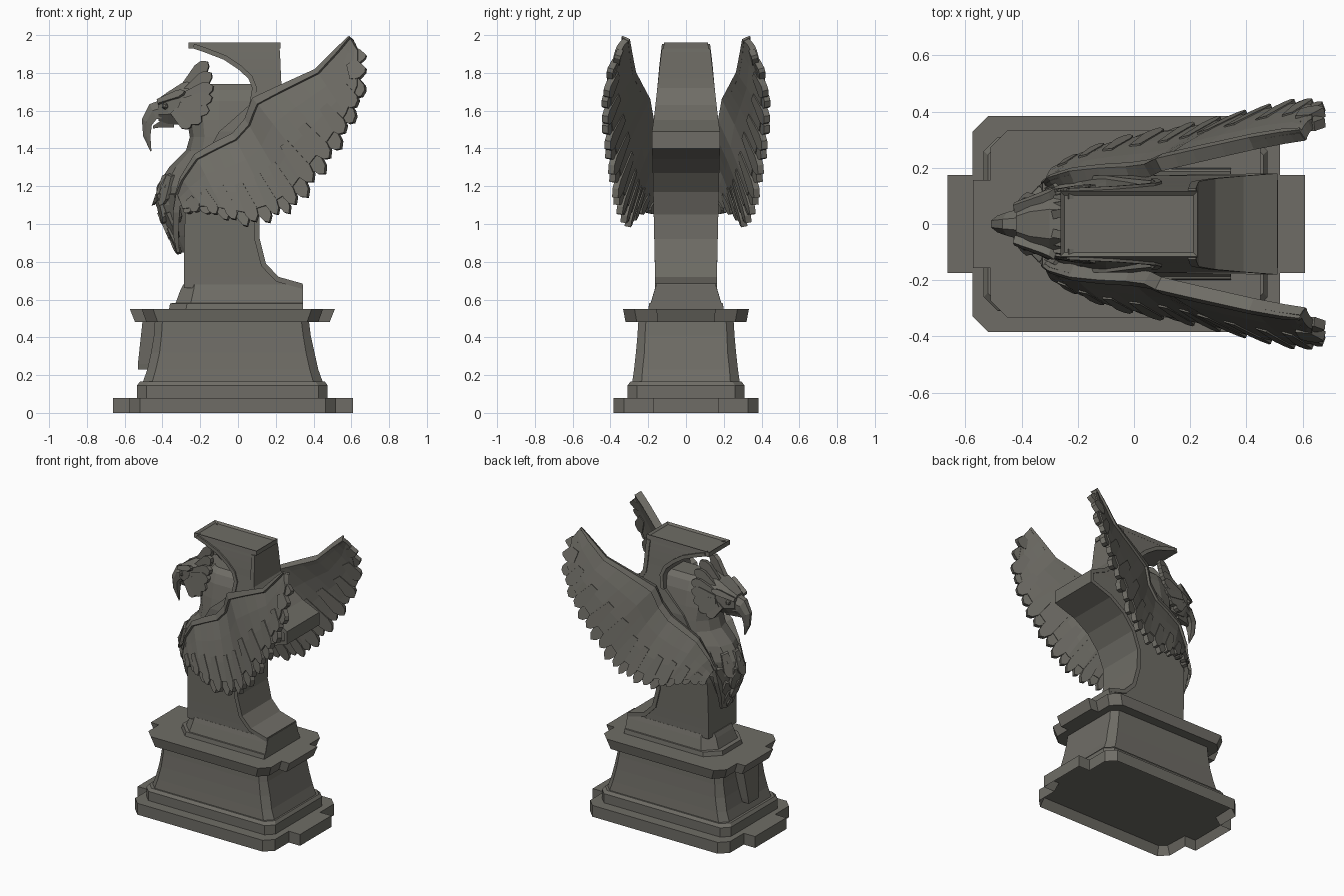
import bpy, bmesh, math
from mathutils import Vector as V

if "Cube" in bpy.data.objects:
    bpy.data.objects.remove(bpy.data.objects["Cube"])

stone = bpy.data.materials.new("weathered stone grey")
stone.diffuse_color = (0.158, 0.152, 0.132, 1)
stone.use_nodes = True
stone.node_tree.nodes["Principled BSDF"].inputs["Base Color"].default_value = stone.diffuse_color


def finish(bm, name, mirror=False, solid=0):
    if not solid:
        bmesh.ops.recalc_face_normals(bm, faces=bm.faces)
    me = bpy.data.meshes.new(name)
    bm.to_mesh(me)
    bm.free()
    me.materials.append(stone)
    ob = bpy.data.objects.new(name, me)
    bpy.context.collection.objects.link(ob)
    if solid:
        m = ob.modifiers.new("thickness", 'SOLIDIFY')
        m.thickness, m.offset = solid, 0
    if mirror:
        m = ob.modifiers.new("mirror", 'MIRROR')
        m.use_axis = (False, True, False)
        m.use_mirror_merge = False
    return ob


def add_loft(bm, rings):
    """Skin a list of closed rings; returns (bottom cap, top cap)."""
    vs = [[bm.verts.new(p) for p in r] for r in rings]
    n = len(vs[0])
    for a, b in zip(vs, vs[1:]):
        for i in range(n):
            j = (i + 1) % n
            bm.faces.new((a[i], a[j], b[j], b[i]))
    return bm.faces.new(vs[0][::-1]), bm.faces.new(vs[-1])


def loft(name, rings, mirror=False, recess=None):
    bm = bmesh.new()
    caps = add_loft(bm, rings)
    bmesh.ops.recalc_face_normals(bm, faces=bm.faces)
    if recess:
        cap, width, depth = recess
        bmesh.ops.inset_region(bm, faces=[caps[cap]], thickness=width, depth=-depth)
    return finish(bm, name, mirror)


def octo(x0, x1, y, z, c, c1=None):
    """Rectangle with cut corners; c at the -x end, c1 at the +x end."""
    c1 = c if c1 is None else c1
    return [V(p + (z,)) for p in ((x0, -y + c), (x0 + c, -y), (x1 - c1, -y), (x1, -y + c1),
                                  (x1, y - c1), (x1 - c1, y), (x0 + c, y), (x0, y - c))]


def tabbed(x0, x1, y, z, c, t, ty):
    """Cut-corner rectangle with a tab of length t on both ends."""
    o = octo(x0, x1, y, z, c)
    end = lambda x, s: [V((x, -s * ty, z)), V((x + s * t, -s * ty, z)),
                        V((x + s * t, s * ty, z)), V((x, s * ty, z))]
    return o[:4] + end(x1, 1) + o[4:] + end(x0, -1)


def add_blade(bm, base, tip, normal, width, thick):
    """One pointed feather."""
    d = tip - base
    n = normal.normalized() * thick / 2
    s = d.cross(normal).normalized() * width / 2
    prof = [base - s * .6, base + d * .75 - s, base + d * .93 - s * .6, tip,
            base + d * .88 + s * .75, base + d * .7 + s, base + s * .6]
    add_loft(bm, [[p - n for p in prof], [p + n for p in prof]])


def lerp_list(lst, u):
    f = min(max(u, 0), 1) * (len(lst) - 1)
    i = min(int(f), len(lst) - 2)
    return lst[i].lerp(lst[i + 1], f - i)


# ---- pedestal
loft("plinth", [tabbed(-.575, .52, .385, z, .057, .088, .175) for z in (0, .08)], recess=(0, .03, .06))
loft("plinth_step", [octo(-.535, .475, .31, .08, .05), octo(-.535, .475, .31, .145, .05),
                     octo(-.52, .46, .295, .165, .05)])
loft("pedestal_body", [octo(-.505, .45, .285, .16, .05), octo(-.48, .425, .275, .23, .045),
                       octo(-.46, .405, .265, .32, .045), octo(-.445, .385, .257, .41, .04),
                       octo(-.44, .375, .252, .49, .04)])
loft("pedestal_cap", [tabbed(-.485, .425, .32, .48, .06, .06, .15),
                      tabbed(-.51, .45, .333, .55, .06, .063, .157)])
loft("keystone", [[V((x0, -y, z)), V((x1, -y, z)), V((x1, y, z)), V((x0, y, z))]
                  for z, x0, x1, y in ((.23, -.53, -.47, .055), (.26, -.53, -.45, .06), (.49, -.505, -.43, .085))])

# ---- column: z, left x, right x, half width
loft("column_foot", [octo(-.365, .345, .2, .55, .09, .001), octo(-.36, .345, .195, .58, .09, .001),
                     octo(-.33, .345, .187, .582, .08, .001), octo(-.305, .345, .167, .65, .07, .001),
                     octo(-.29, .345, .157, .68, .06, .001)])
rows = [(.66, -.285, .345, .156), (.685, -.285, .34, .156), (.72, -.285, .215, .156), (.79, -.285, .148, .157),
        (.92, -.285, .115, .16), (1.05, -.28, .115, .163), (1.17, -.25, .16, .166), (1.27, -.2, .24, .168),
        (1.345, -.15, .35, .17), (1.40, -.15, .51, .172), (1.49, -.1, .51, .172), (1.55, -.03, .39, .163),
        (1.63, .06, .29, .154), (1.72, .075, .232, .144), (1.77, .055, .228, .138), (1.82, 0, .226, .133),
        (1.87, -.075, .224, .127), (1.91, -.18, .222, .122), (1.93, -.24, .22, .119)]
loft("column", [[V((a, -h, z)), V((b, -h, z)), V((b, h, z)), V((a, h, z))] for z, a, b, h in rows])
loft("column_top", [[V((-.262, -h, z)), V((.226, -h, z)), V((.226, h, z)), V((-.262, h, z))]
                    for z, h in ((1.928, .12), (1.96, .116))], recess=(1, .02, .012))


def trim(name, pts, width):
    """Raised band following a column edge: pts are (x, z, half width)."""
    rings = []
    for i, (x, z, h) in enumerate(pts):
        a, b = pts[max(i - 1, 0)], pts[min(i + 1, len(pts) - 1)]
        d = V((b[0] - a[0], b[1] - a[1])).normalized() * width
        xi, zi = x - d.y, z + d.x
        rings.append([V((x, h - .03, z)), V((xi, h - .03, zi)), V((xi, h + .008, zi)), V((x, h + .008, z))])
    loft(name, rings, mirror=True)


trim("back_edge_trim", [(b, z, h) for z, a, b, h in rows], .028)
trim("front_edge_trim", [(a, z, h) for z, a, b, h in rows[12:]], -.025)

# ---- bird torso: z, front x, half width
torso = [(.85, -.305, .03), (.94, -.355, .09), (1.02, -.40, .125), (1.1, -.435, .155), (1.2, -.43, .172),
         (1.3, -.365, .175), (1.39, -.275, .172), (1.46, -.255, .165), (1.55, -.27, .15), (1.65, -.24, .13),
         (1.71, -.2, .105), (1.74, -.16, .07)]
rings = []
for z, f, h in torso:
    cx = -.1
    arc = [V((cx + (f - cx) * math.cos(t), h * math.sin(t), z))
           for t in (math.radians(k) for k in range(-90, 91, 30))]
    rings.append([V((.08, -h, z))] + arc + [V((.08, h, z))])
loft("bird_torso", rings)

# breast feathers lying on the chest
bm = bmesh.new()
for row, (z0, z1) in enumerate(((1.26, 1.1), (1.16, 1.0), (1.06, .92), (.98, .84))):
    n = 5 - row
    for k in range(n):
        a = math.radians((k - (n - 1) / 2) * 28)
        pts = []
        for z in (z0, z1):
            i = max(j for j in range(len(torso)) if torso[j][0] <= z) if z >= .85 else 0
            p, q = torso[i], torso[i + 1]
            t = max(0, (z - p[0]) / (q[0] - p[0]))
            f, h = p[1] + (q[1] - p[1]) * t, p[2] + (q[2] - p[2]) * t
            pts.append(V((-.1 + (f + .1) * math.cos(a), h * math.sin(a), z)))
        add_blade(bm, pts[0], pts[1] + V((-.012, 0, 0)), V((-math.cos(a), math.sin(a), -.3)), .08, .022)
finish(bm, "breast_feathers")

# ---- head: x, low z, high z, half width
rings = []
for x, lo, hi, w in ((-.13, 1.6, 1.72, .07), (-.21, 1.55, 1.765, .1), (-.3, 1.525, 1.745, .105),
                     (-.37, 1.53, 1.70, .088), (-.42, 1.545, 1.665, .055)):
    m, r = (lo + hi) / 2, (hi - lo) / 2
    rings.append([V((x, w * c, m + r * s)) for c, s in ((1, -.4), (1, .4), (.5, 1), (-.5, 1),
                                                        (-1, .4), (-1, -.4), (-.5, -1), (.5, -1))])
loft("head", rings)

# hooked beak: centre x, z, half height, half width, turn
rings = []
for x, z, r, w, deg in ((-.39, 1.60, .062, .058, 5), (-.445, 1.585, .055, .042, 25), (-.476, 1.535, .038, .03, 60),
                        (-.478, 1.465, .024, .018, 95), (-.46, 1.385, .003, .003, 110)):
    t = math.radians(deg)
    up = V((-math.sin(t), 0, math.cos(t)))
    rings.append([V((x, 0, z)) + up * r * s + V((0, w * c, 0))
                  for c, s in ((1, -.6), (1, .3), (.4, 1), (-.4, 1), (-1, .3), (-1, -.6))])
loft("beak", rings)
loft("lower_beak", [[V((x, w, z)), V((x, -w, z)), V((x, -w * .6, z - h)), V((x, w * .6, z - h))]
                    for x, z, w, h in ((-.34, 1.56, .06, .05), (-.42, 1.54, .03, .03), (-.45, 1.52, .008, .015))])

# brow, eye and swept-back head feathers
bm = bmesh.new()
add_blade(bm, V((-.425, .058, 1.645)), V((-.28, .112, 1.70)), V((-.25, 1, .4)), .04, .03)
finish(bm, "brow", mirror=True)
bm = bmesh.new()
bmesh.ops.create_icosphere(bm, subdivisions=1, radius=.02)
bmesh.ops.translate(bm, verts=bm.verts, vec=(-.385, .078, 1.625))
finish(bm, "eye", mirror=True)
bm = bmesh.new()
for bx, bz, tx, tz, y in ((-.29, 1.71, -.16, 1.86, .045), (-.28, 1.69, -.14, 1.8, .075), (-.29, 1.67, -.13, 1.73, .1),
                          (-.3, 1.64, -.135, 1.67, .11), (-.31, 1.62, -.15, 1.6, .112), (-.32, 1.61, -.19, 1.54, .108),
                          (-.34, 1.6, -.25, 1.51, .1)):
    add_blade(bm, V((bx, y - .012, bz)), V((tx, y + .015, tz)), V((-.15, 1, .1)), .075, .03)
finish(bm, "head_feathers", mirror=True)

# ---- wings: leading edge and feather-tip edge as (x, y, z)
lead = [V(p) for p in ((-.31, .125, 1.16), (-.29, .14, 1.24), (-.22, .16, 1.36), (-.12, .17, 1.42), (-.02, .175, 1.47),
                       (.05, .185, 1.55), (.09, .205, 1.66), (.22, .235, 1.72), (.42, .28, 1.81), (.53, .3, 1.92),
                       (.6, .31, 1.985))]
tips = [V(p) for p in ((-.28, .19, 1.06), (-.16, .25, 1.06), (-.05, .29, 1.02), (.07, .32, .98), (.21, .345, 1.02),
                       (.32, .37, 1.08), (.43, .395, 1.22), (.53, .42, 1.37), (.61, .435, 1.53), (.66, .425, 1.69),
                       (.645, .36, 1.90))]


def wing_point(u, v):
    p = lerp_list(lead, u).lerp(lerp_list(tips, u), v)
    p.y += .05 * v * (1 - v)
    return p


def wing_sheet(name, vs, thick, lift=0):
    bm = bmesh.new()
    g = [[bm.verts.new(wing_point(i / 20, v) + V((0, lift, 0))) for v in vs] for i in range(21)]
    for a, b in zip(g, g[1:]):
        for j in range(len(vs) - 1):
            bm.faces.new((a[j], b[j], b[j + 1], a[j + 1]))
    finish(bm, name, mirror=True, solid=thick)


wing_sheet("wing", (0, .3, .58, .82), .035)
wing_sheet("wing_rim", (-.01, .065), .05, .008)
bm = bmesh.new()
N = 23
for k in range(N):
    u = (k + .5) / N
    base, tip = wing_point(u, .5), wing_point(u, 1.0 - .045 * (k % 2))
    side = wing_point(u + .6 / N, .9) - wing_point(u - .6 / N, .9)
    nrm = side.cross(tip - base).normalized()
    off = nrm * (.006 if k % 2 else -.006)
    add_blade(bm, base + off, tip + off, nrm, max(side.length * .95, .05), .034)
finish(bm, "flight_feathers", mirror=True)

# trailing end of the wing rim running down the chest
loft("chest_band", [[V((x, y - .03, z)), V((x + w, y - .03, z)), V((x + w, y + .012, z)), V((x, y + .012, z))]
                    for x, y, z, w in ((-.325, .05, .85, .015), (-.345, .085, .95, .03), (-.345, .12, 1.06, .035),
                                       (-.325, .135, 1.18, .03))], mirror=True)
